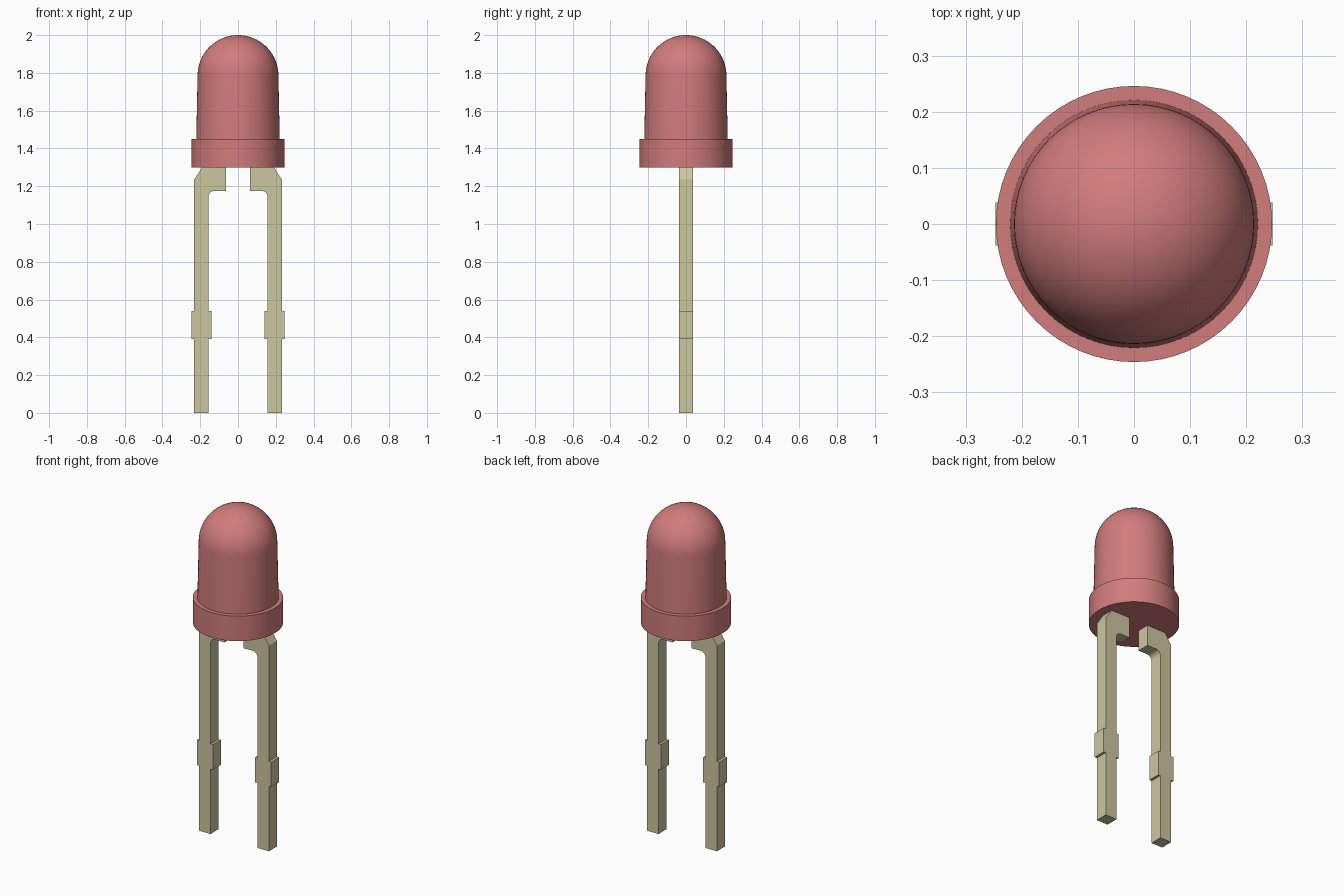
import bpy
import bmesh
from math import sin, cos, pi, radians

cube = bpy.data.objects.get("Cube")
if cube:
    bpy.data.objects.remove(cube)


def make_material(name, color):
    mat = bpy.data.materials.new(name)
    mat.use_nodes = True
    mat.diffuse_color = color
    mat.node_tree.nodes["Principled BSDF"].inputs["Base Color"].default_value = color
    return mat


def make_object(name, bm, mat):
    bmesh.ops.recalc_face_normals(bm, faces=bm.faces)
    mesh = bpy.data.meshes.new(name)
    bm.to_mesh(mesh)
    bm.free()
    mesh.materials.append(mat)
    obj = bpy.data.objects.new(name, mesh)
    bpy.context.collection.objects.link(obj)
    return obj


def lathe(name, profile, mat, steps=64):
    """Spin a radius/height profile round the z axis."""
    bm = bmesh.new()
    verts = [bm.verts.new((r, 0, z)) for r, z in profile]
    edges = [bm.edges.new(pair) for pair in zip(verts, verts[1:])]
    bmesh.ops.spin(bm, geom=verts + edges, cent=(0, 0, 0), axis=(0, 0, 1),
                   angle=2 * pi, steps=steps)
    bmesh.ops.remove_doubles(bm, verts=bm.verts, dist=0.0001)
    obj = make_object(name, bm, mat)
    bpy.ops.object.select_all(action="DESELECT")
    bpy.context.view_layer.objects.active = obj
    obj.select_set(True)
    bpy.ops.object.shade_smooth_by_angle(angle=radians(30))
    return obj


def extrude_outline(name, outline, half_depth, mat):
    """Extrude an x/z outline along y."""
    bm = bmesh.new()
    face = bm.faces.new([bm.verts.new((x, -half_depth, z)) for x, z in outline])
    result = bmesh.ops.extrude_face_region(bm, geom=[face])
    moved = [v for v in result["geom"] if isinstance(v, bmesh.types.BMVert)]
    bmesh.ops.translate(bm, verts=moved, vec=(0, 2 * half_depth, 0))
    return make_object(name, bm, mat)


red = make_material("soft red plastic", (0.64, 0.2, 0.2, 1))
metal = make_material("pale tin metal", (0.6, 0.57, 0.35, 1))

# Lens: flange, slightly tapered barrel and hemispherical dome
base_z, flange_z, flange_r = 1.3, 1.45, 0.246
dome_r = 0.214
dome_z = 2 - dome_r
dome = [(dome_r * cos(i * pi / 32), dome_z + dome_r * sin(i * pi / 32))
        for i in range(16)]
lathe("lens_body", [(0, base_z), (flange_r, base_z), (flange_r, flange_z),
                    (0.221, flange_z)] + dome + [(0, 2)], red)

# Leads: straight pin, stopper tabs, chamfered shoulder and filleted hook
inner, outer = 0.156, 0.232
tab = 0.015
fillet = 0.03
hook_z = 1.175
curve = [(inner - fillet + fillet * cos(a), hook_z - fillet + fillet * sin(a))
         for a in (i * pi / 12 for i in range(7))]
outline = [(inner, 0), (outer, 0),
           (outer, 0.39), (outer + tab, 0.39), (outer + tab, 0.54), (outer, 0.54),
           (outer, 1.235), (0.19, base_z), (0.064, base_z), (0.064, hook_z)]
outline += curve[::-1]
outline += [(inner, 0.54), (inner - tab, 0.54), (inner - tab, 0.39), (inner, 0.39)]
for name, side in (("left_lead", 1), ("right_lead", -1)):
    extrude_outline(name, [(side * x, z) for x, z in outline], 0.038, metal)
